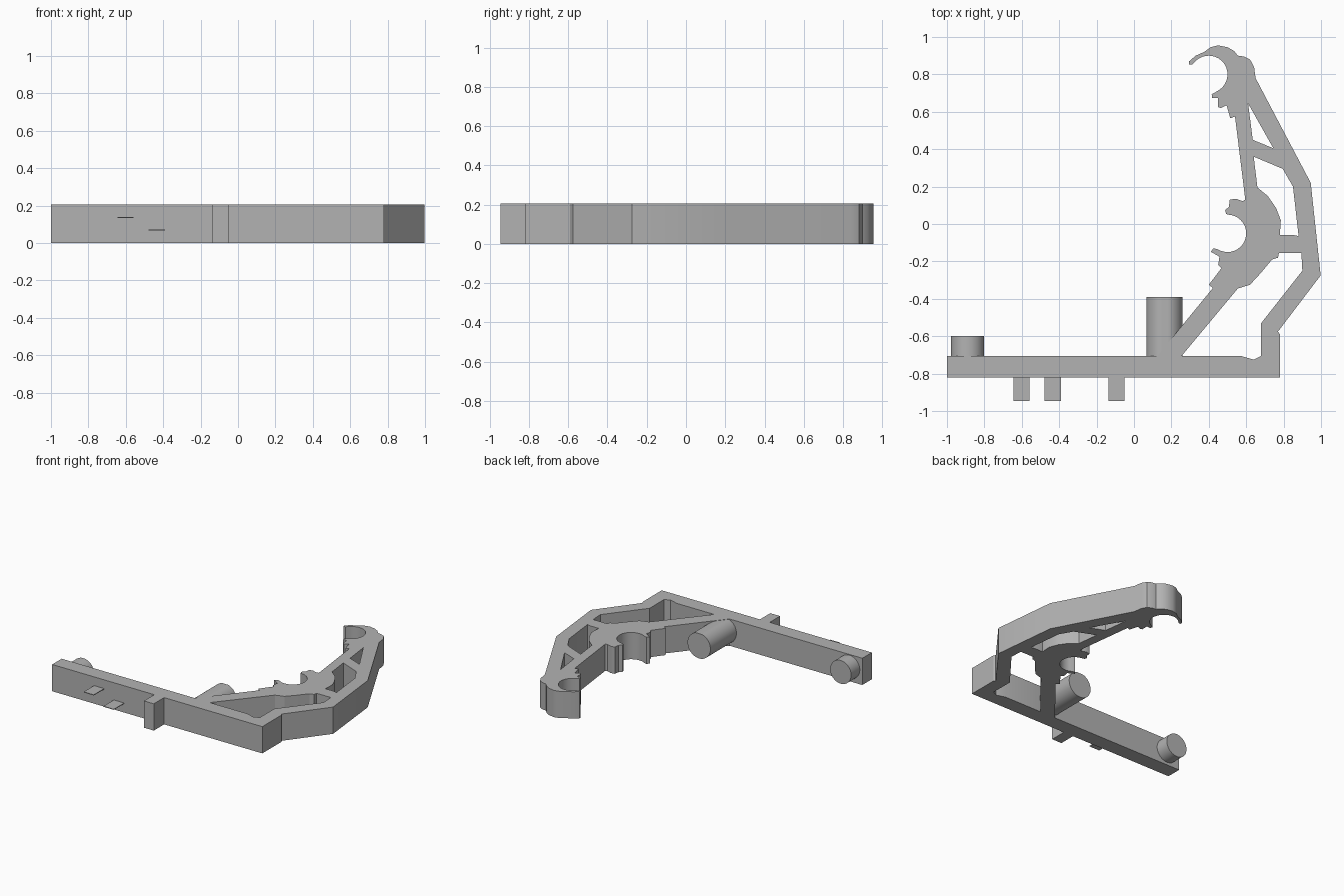
import bpy, bmesh, math

if "Cube" in bpy.data.objects:
    bpy.data.objects.remove(bpy.data.objects["Cube"])

H = 0.205  # plate thickness

grey = bpy.data.materials.new("plain grey")
grey.diffuse_color = (0.45, 0.45, 0.45, 1)
grey.use_nodes = True
grey.node_tree.nodes["Principled BSDF"].inputs["Base Color"].default_value = grey.diffuse_color


def arc(cx, cy, r, a0, a1, n=20):
    """Points on a circular arc, angles in degrees."""
    return [(cx + r * math.cos(math.radians(a0 + (a1 - a0) * i / n)),
             cy + r * math.sin(math.radians(a0 + (a1 - a0) * i / n)))
            for i in range(n + 1)]


def extrude_outline(name, loops):
    """Filled flat profile with holes, extruded from z = 0 to z = H."""
    cu = bpy.data.curves.new(name, 'CURVE')
    cu.dimensions = '2D'
    cu.fill_mode = 'BOTH'
    cu.extrude = H / 2
    for pts in loops:
        sp = cu.splines.new('POLY')
        sp.points.add(len(pts) - 1)
        for p, (x, y) in zip(sp.points, pts):
            p.co = (x, y, 0, 1)
        sp.use_cyclic_u = True
    ob = bpy.data.objects.new(name, cu)
    bpy.context.collection.objects.link(ob)
    ob.location.z = H / 2
    bpy.ops.object.select_all(action='DESELECT')
    ob.select_set(True)
    bpy.context.view_layer.objects.active = ob
    bpy.ops.object.convert(target='MESH')
    ob = bpy.context.object
    bm = bmesh.new()
    bm.from_mesh(ob.data)
    bmesh.ops.remove_doubles(bm, verts=bm.verts, dist=1e-5)
    bmesh.ops.recalc_face_normals(bm, faces=bm.faces)
    bm.to_mesh(ob.data)
    bm.free()
    finish(ob)


def finish(ob):
    ob.data.materials.clear()
    ob.data.materials.append(grey)
    bpy.ops.object.select_all(action='DESELECT')
    ob.select_set(True)
    bpy.context.view_layer.objects.active = ob
    bpy.ops.object.shade_smooth_by_angle(angle=math.radians(30))


def box(name, x0, x1, y0, y1, z0, z1):
    bpy.ops.mesh.primitive_cube_add(
        size=1, location=((x0 + x1) / 2, (y0 + y1) / 2, (z0 + z1) / 2))
    ob = bpy.context.object
    ob.name = name
    ob.scale = (x1 - x0, y1 - y0, z1 - z0)
    bpy.ops.object.transform_apply(location=False, rotation=False)
    finish(ob)


def peg(name, x, r, y0, y1):
    """Round peg along y, flattened where it meets the plate's top."""
    bpy.ops.mesh.primitive_cylinder_add(
        vertices=48, radius=r, depth=y1 - y0,
        location=(x, (y0 + y1) / 2, 0.11), rotation=(math.pi / 2, 0, 0))
    ob = bpy.context.object
    ob.name = name
    bpy.ops.object.transform_apply(location=True, rotation=True)
    for v in ob.data.vertices:
        v.co.z = min(v.co.z, H - 0.002)
    finish(ob)


# Frame outline: base bar, outer brace, upper hook, lower hook, diagonal strut
outline = [(-1, -0.82), (0.78, -0.82), (0.78, -0.59), (0.77, -0.575),
           (0.998, -0.275), (0.945, 0.22), (0.65, 0.78)]
outline += [(0.642, 0.84), (0.62, 0.88), (0.59, 0.895), (0.555, 0.9),
            (0.535, 0.925), (0.5, 0.945), (0.45, 0.955), (0.41, 0.945),
            (0.375, 0.92), (0.33, 0.9), (0.295, 0.87), (0.295, 0.853),
            (0.312, 0.853)]
outline += arc(0.4, 0.8, 0.1, 140, -62)
outline += [(0.415, 0.693), (0.418, 0.675), (0.45, 0.675), (0.45, 0.625),
            (0.465, 0.62), (0.495, 0.635), (0.515, 0.565), (0.54, 0.575),
            (0.595, 0.13), (0.58, 0.122), (0.545, 0.135), (0.512, 0.13),
            (0.507, 0.09), (0.487, 0.075), (0.492, 0.055)]
outline += arc(0.5, -0.05, 0.1, 88, -122)
outline += [(0.425, -0.13), (0.41, -0.148), (0.457, -0.175), (0.45, -0.22),
            (0.468, -0.235), (0.4, -0.325), (0.422, -0.342),
            (0.125, -0.705), (-1, -0.705)]

# Openings between the braces
upper_gap = [(0.61, 0.645), (0.745, 0.405), (0.635, 0.45)]
middle_gap = [(0.64, 0.36), (0.795, 0.295), (0.85, 0.2), (0.88, -0.065),
              (0.85, -0.058), (0.78, -0.058), (0.785, 0.02), (0.76, 0.085),
              (0.715, 0.15), (0.66, 0.195)]
lower_gap = [(0.775, -0.155), (0.895, -0.155), (0.9, -0.25), (0.68, -0.53),
             (0.68, -0.705), (0.64, -0.725), (0.57, -0.705), (0.255, -0.705),
             (0.555, -0.345), (0.62, -0.325), (0.68, -0.26), (0.738, -0.19),
             (0.77, -0.18)]
extrude_outline("frame", [outline, upper_gap, middle_gap, lower_gap])

# Round pegs on the back of the bar
peg("large_peg", 0.163, 0.097, -0.72, -0.39)
peg("small_peg", -0.89, 0.089, -0.72, -0.60)

# Block and two thin tabs on the front of the bar
box("front_block", -0.135, -0.052, -0.945, -0.81, 0, H)
box("upper_tab", -0.645, -0.56, -0.945, -0.81, 0.133, 0.138)
box("lower_tab", -0.478, -0.39, -0.945, -0.81, 0.068, 0.073)
